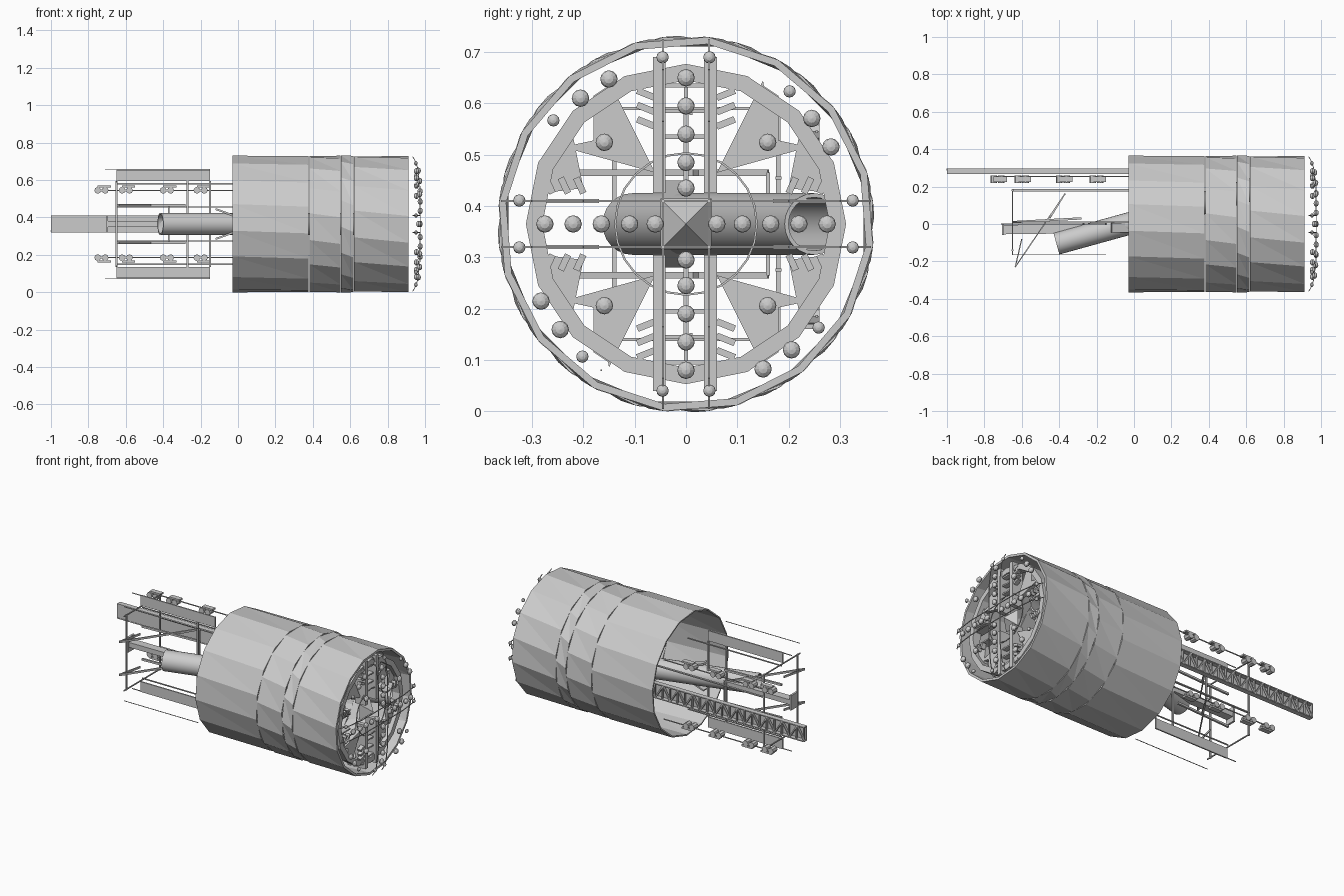
import bpy, bmesh, math
from math import sin, cos, pi
from mathutils import Vector, Matrix

if "Cube" in bpy.data.objects:
    bpy.data.objects.remove(bpy.data.objects["Cube"])

ZC = 0.365          # height of the machine axis


def finish(name, bm):
    bmesh.ops.recalc_face_normals(bm, faces=bm.faces)
    me = bpy.data.meshes.new(name)
    bm.to_mesh(me)
    bm.free()
    ob = bpy.data.objects.new(name, me)
    bpy.context.collection.objects.link(ob)
    return ob


def frame(a, b, up):
    a, b = Vector(a), Vector(b)
    d = (b - a).normalized()
    s = d.cross(Vector(up)).normalized()
    u = s.cross(d)
    m = Matrix((s, u, d)).transposed().to_4x4()
    m.translation = (a + b) / 2
    return m, (b - a).length


def bar(bm, a, b, w, h, up=(0, 0, 1)):
    """Box from a to b; h is measured along up, w across it."""
    m, l = frame(a, b, up)
    bmesh.ops.create_cube(bm, size=1, matrix=m @ Matrix.Diagonal((w, h, l, 1)))


def rod(bm, a, b, r, n=8, up=(0.01, 0.02, 1)):
    m, l = frame(a, b, up)
    bmesh.ops.create_cone(bm, cap_ends=True, segments=n, radius1=r, radius2=r, depth=l, matrix=m)


def plate(bm, pts, x0, x1):
    """Extrude a y,z outline (relative to the axis) between x0 and x1."""
    f = [bm.verts.new((x0, y, ZC + z)) for y, z in pts]
    g = [bm.verts.new((x1, y, ZC + z)) for y, z in pts]
    bm.faces.new(f)
    bm.faces.new(g)
    for i in range(len(f)):
        j = (i + 1) % len(f)
        bm.faces.new((f[i], f[j], g[j], g[i]))


def ring(bm, prof, n):
    """Spin a closed (x, radius, twist) profile about the axis."""
    loops = [[bm.verts.new((x, r * cos(2 * pi * (i + t) / n), ZC + r * sin(2 * pi * (i + t) / n)))
              for i in range(n)] for x, r, t in prof]
    for k in range(len(loops)):
        p, q = loops[k], loops[(k + 1) % len(loops)]
        for i in range(n):
            j = (i + 1) % n
            bm.faces.new((p[i], p[j], q[j]))
            bm.faces.new((p[i], q[j], q[i]))


# Shield sections: thin faceted tubes with slightly skewed facets
for name, x0, x1, t0, t1, th in [("tail_shield", -0.03, 0.378, 0.25, 0.35, 0.008),
                                 ("middle_shield", 0.381, 0.548, 0.6, 0.75, 0.008),
                                 ("joint_ring", 0.551, 0.618, 0.1, 0.3, 0.010),
                                 ("front_shield", 0.621, 0.912, 0.5, 0.7, 0.014)]:
    bm = bmesh.new()
    R = 0.367
    ring(bm, [(x0, R, t0), (x1, R, t1), (x1, R - th, t1), (x0, R - th, t0)], 16)
    finish(name, bm)

# Cutter wheel rim and thin centre ring
bm = bmesh.new()
ring(bm, [(0.84, 0.312, 0), (0.89, 0.312, 0), (0.89, 0.28, 0), (0.84, 0.28, 0)], 16)
finish("cutter_wheel_rim", bm)
bm = bmesh.new()
ring(bm, [(0.89, 0.14, 0), (0.895, 0.14, 0), (0.895, 0.136, 0), (0.89, 0.136, 0)], 24)
finish("centre_ring", bm)

# Cutter wheel spokes: paired plates with cross ties
bm = bmesh.new()
for s in (-1, 1):
    for y in (-0.052, 0.048):
        bar(bm, (0.865, y, ZC + s * 0.06), (0.865, y, ZC + s * 0.325), 0.025, 0.07, up=(1, 0, 0))
    for z in (-0.045, 0.045):
        bar(bm, (0.85, s * 0.17, ZC + z), (0.85, s * 0.30, ZC + z), 0.05, 0.008)
    for r in (0.17, 0.22, 0.27):
        bar(bm, (0.87, -0.05, ZC + s * r), (0.87, 0.05, ZC + s * r), 0.03, 0.008)
finish("cutter_wheel_spokes", bm)

# Angular stiffener plates between the spokes
bm = bmesh.new()
for sy in (-1, 1):
    for sz in (-1, 1):
        for pts in ([(0.06, 0.10), (0.24, 0.15), (0.17, 0.165), (0.15, 0.28)],
                    [(0.12, 0.15), (0.18, 0.15), (0.18, 0.25), (0.15, 0.27)],
                    [(0.20, 0.07), (0.28, 0.06), (0.24, 0.18), (0.22, 0.17)]):
            plate(bm, [(sy * a, sz * b) for a, b in pts], 0.84, 0.865)
finish("stiffener_plates", bm)

# Scraper teeth along the spokes
bm = bmesh.new()
for sy in (-1, 1):
    for sz in (-1, 1):
        for k in range(4):
            z = ZC + sz * (0.19 + 0.028 * k)
            bar(bm, (0.88, sy * 0.06, z), (0.88, sy * 0.095, z + sz * 0.014), 0.025, 0.013)
        for k in range(3):
            y = sy * (0.20 + 0.03 * k)
            bar(bm, (0.88, y, ZC + sz * 0.06), (0.88, y + sy * 0.014, ZC + sz * 0.09), 0.013, 0.025, up=(1, 0, 0))
finish("scraper_teeth", bm)

# Pointed centre cutter
bm = bmesh.new()
bmesh.ops.create_cone(bm, cap_ends=True, segments=4, radius1=0.07, radius2=0, depth=0.06,
                      matrix=Matrix.Translation((0.88, 0, ZC)) @ Matrix.Rotation(pi / 2, 4, 'Y') @ Matrix.Rotation(pi / 4, 4, 'Z'))
finish("centre_cutter", bm)


def face_x(r):      # domed cutting face
    return 0.974 - 0.04 * (r / 0.36) ** 6


# Thin curved guard bars crossing the face
bm = bmesh.new()
rs = [-0.36, -0.34, -0.30, -0.2, 0, 0.2, 0.30, 0.34, 0.36]
for off in (-0.045, 0.045):
    for a, b in zip(rs, rs[1:]):
        bar(bm, (face_x(a), a, ZC + off), (face_x(b), b, ZC + off), 0.004, 0.004)
        bar(bm, (face_x(a), off, ZC + a), (face_x(b), off, ZC + b), 0.004, 0.004, up=(1, 0, 0))
finish("face_guard_bars", bm)

# Roller cutters on the arms and gauge cutters round the edge
bm = bmesh.new()
spots = []
for k in range(4):
    for r in (0.06, 0.11, 0.165, 0.22, 0.275):
        spots.append((r + 0.01 * (k % 2), k * pi / 2, 0.017))
    spots += [(0.32, k * pi / 2 + math.radians(d), 0.017) for d in (28, 40)]
    spots += [(0.328, k * pi / 2 + math.radians(d), 0.012) for d in (-8, 8, 52)]
    spots.append((0.225, k * pi / 2 + pi / 4, 0.017))
for r, a, size in spots:
    m = (Matrix.Translation((face_x(r), r * cos(a), ZC + r * sin(a)))
         @ Matrix.Diagonal((0.8, 1, 1, 1)) @ Matrix.Rotation(pi / 2, 4, 'Y'))
    bmesh.ops.create_uvsphere(bm, u_segments=12, v_segments=6, radius=size, matrix=m)
finish("roller_cutters", bm)

# Slanted screw conveyor tube, open at both ends
bm = bmesh.new()
m, l = frame((-0.415, -0.105, ZC), (0.87, 0.25, ZC), (0, 0, 1))
loops = []
for z, r in ((-l / 2, 0.06), (l / 2, 0.06), (l / 2, 0.052), (-l / 2, 0.052)):
    loops.append([bm.verts.new(m @ Vector((r * cos(2 * pi * i / 24), r * sin(2 * pi * i / 24), z))) for i in range(24)])
for k in range(4):
    for i in range(24):
        p, q, j = loops[k], loops[(k + 1) % 4], (i + 1) % 24
        bm.faces.new((p[i], p[j], q[j], q[i]))
tube = finish("conveyor_tube", bm)
for p in tube.data.polygons:
    p.use_smooth = True
tube.data.set_sharp_from_angle(angle=math.radians(40))

# Long side truss with a thin web behind the lattice
bm = bmesh.new()
for z in (-0.042, 0.042):
    bar(bm, (-1, 0.283, ZC + z), (0.30, 0.283, ZC + z), 0.030, 0.006)
bar(bm, (-1, 0.271, ZC), (0.30, 0.271, ZC), 0.003, 0.078)
for i in range(26):
    x, s = -1 + i * 0.05, (-1) ** i
    bar(bm, (x, 0.291, ZC - s * 0.04), (x + 0.05, 0.291, ZC + s * 0.04), 0.012, 0.007, up=(1, 0, 0.3))
    bar(bm, (x + 0.004, 0.291, ZC - 0.04), (x + 0.004, 0.291, ZC + 0.04), 0.006, 0.012, up=(0, 1, 0))
finish("side_truss", bm)

# Backup frame: upright plates on the centre line, posts and thin rails
bm = bmesh.new()
for s in (-1, 1):
    bar(bm, (-0.65, 0.0, ZC + s * 0.262), (-0.15, 0.0, ZC + s * 0.262), 0.008, 0.062)
finish("frame_plates", bm)
bm = bmesh.new()
for s in (-1, 1):
    bar(bm, (-0.65, -0.165, ZC + s * 0.285), (-0.15, -0.165, ZC + s * 0.285), 0.003, 0.003)
    bar(bm, (-0.71, 0.0, ZC + s * 0.29), (-0.15, 0.0, ZC + s * 0.29), 0.004, 0.004)
    bar(bm, (-0.65, -0.165, ZC + s * 0.225), (-0.65, 0.185, ZC + s * 0.225), 0.006, 0.006)
    bar(bm, (-0.65, 0.18, ZC + s * 0.09), (0.35, 0.18, ZC + s * 0.09), 0.012, 0.006)
    bar(bm, (-0.65, 0.01, ZC + s * 0.215), (-0.02, 0.01, ZC + s * 0.215), 0.006, 0.006)
for x, y in ((-0.65, 0.18), (-0.65, -0.14), (-0.27, 0.0), (-0.15, 0.0)):
    bar(bm, (x, y, ZC - 0.23), (x, y, ZC + 0.23), 0.009, 0.009, up=(0, 1, 0))
finish("backup_frame", bm)

# Segment handling beam with its tilted braces
bm = bmesh.new()
bar(bm, (-0.70, -0.03, ZC), (0.10, -0.02, ZC), 0.05, 0.03)
bar(bm, (-0.70, -0.03, ZC - 0.045), (-0.70, -0.03, ZC + 0.045), 0.012, 0.06, up=(0, 1, 0))
for s in (-1, 1):
    z = ZC + s * 0.10
    bar(bm, (-0.635, -0.23, z), (-0.37, 0.16, z), 0.006, 0.012)
    bar(bm, (-0.635, -0.23, z), (-0.60, -0.08, z), 0.006, 0.012)
    bar(bm, (-0.65, 0.01, z), (-0.28, 0.03, z), 0.012, 0.012)
    bar(bm, (-0.45, 0.03, z), (-0.37, 0.16, z), 0.006, 0.012)
    bar(bm, (-0.12, -0.02, ZC + s * 0.08), (0.02, -0.02, ZC + s * 0.03), 0.05, 0.01)
bar(bm, (-0.37, 0.16, ZC - 0.10), (-0.37, 0.16, ZC + 0.10), 0.008, 0.008, up=(0, 1, 0))
finish("segment_handler", bm)

# Roller carriages on upper and lower side rails
bm = bmesh.new()
for s in (-1, 1):
    z = ZC + s * 0.18
    bar(bm, (-0.75, 0.255, z), (-0.03, 0.255, z), 0.005, 0.005)
    for x in (-0.73, -0.60, -0.38, -0.20):
        bar(bm, (x - 0.03, 0.24, z), (x + 0.03, 0.24, z), 0.03, 0.010)
        bar(bm, (x - 0.02, 0.24, z + s * 0.02), (x + 0.05, 0.24, z + s * 0.02), 0.03, 0.010)
        for dx in (-0.02, 0.02):
            rod(bm, (x + dx, 0.22, z), (x + dx, 0.26, z), 0.018, 8)
finish("rail_carriages", bm)
